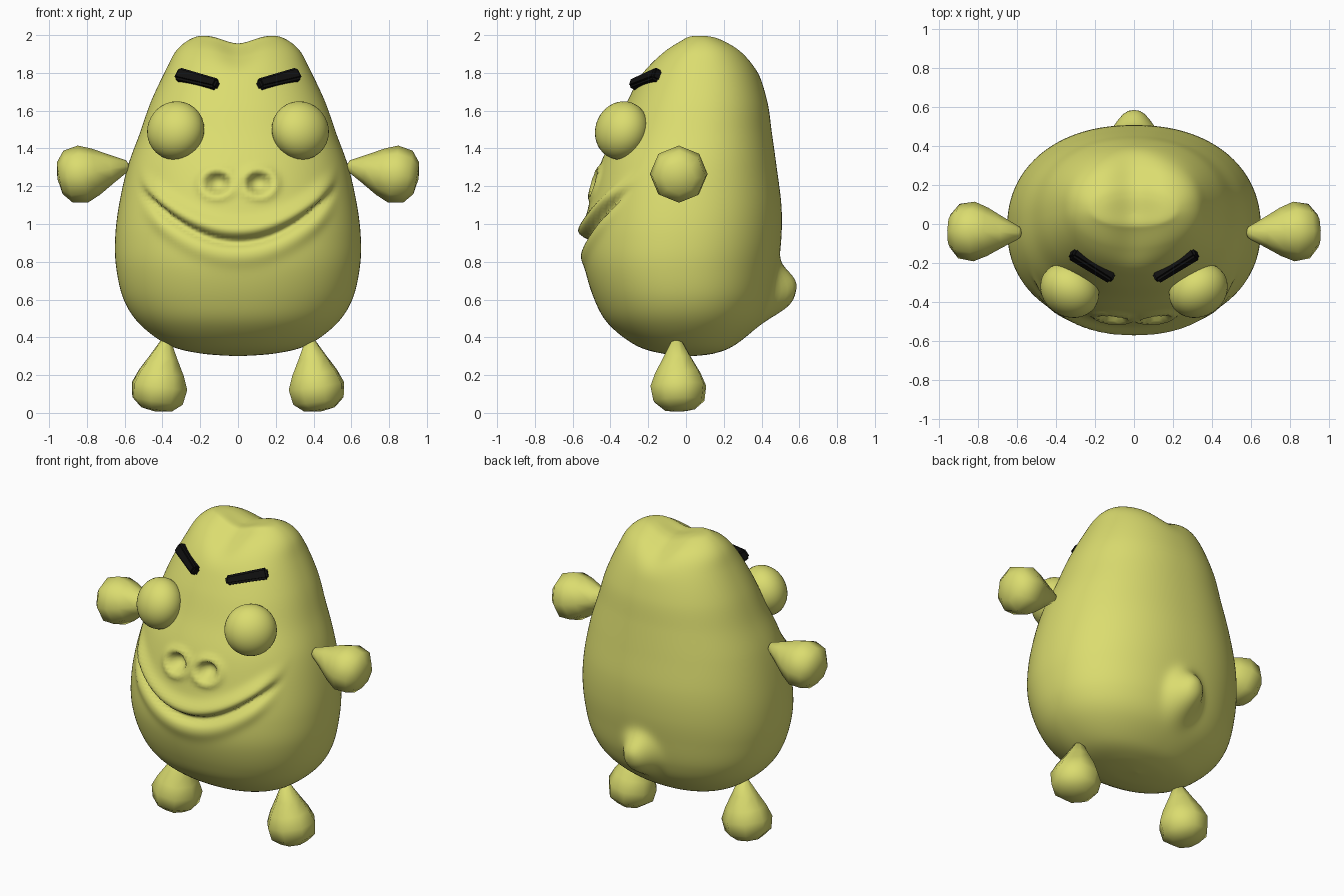
import bpy, bmesh, math
from mathutils import Vector, Matrix

if "Cube" in bpy.data.objects:
    bpy.data.objects.remove(bpy.data.objects["Cube"])


def material(name, colour):
    m = bpy.data.materials.new(name)
    m.use_nodes = True
    m.diffuse_color = (*colour, 1)
    m.node_tree.nodes["Principled BSDF"].inputs["Base Color"].default_value = (*colour, 1)
    return m


skin = material("olive_yellow_skin", (0.71, 0.72, 0.16))
black = material("black", (0.005, 0.005, 0.005))


def finish(name, bm, mat, matrix=None):
    """Turn a bmesh into a smooth shaded object."""
    bmesh.ops.remove_doubles(bm, verts=bm.verts, dist=0.0005)
    bmesh.ops.recalc_face_normals(bm, faces=bm.faces)
    for f in bm.faces:
        f.smooth = True
    mesh = bpy.data.meshes.new(name)
    bm.to_mesh(mesh)
    bm.free()
    mesh.materials.append(mat)
    ob = bpy.data.objects.new(name, mesh)
    bpy.context.collection.objects.link(ob)
    if matrix:
        ob.matrix_world = matrix
    return ob


def loft(rings):
    """Skin a list of closed rings of points."""
    bm = bmesh.new()
    rows = [[bm.verts.new(p) for p in ring] for ring in rings]
    n = len(rows[0])
    for a, b in zip(rows, rows[1:]):
        for i in range(n):
            j = (i + 1) % n
            bm.faces.new((a[i], a[j], b[j], b[i]))
    return bm


def bell(t, width):
    return math.exp(-(t / width) ** 2)


def ramp(t, lo, hi):
    t = min(max((t - lo) / (hi - lo), 0), 1)
    return t * t * (3 - 2 * t)


def catmull(rows, steps):
    """Smooth the rows of a profile."""
    pts = [Vector(r) for r in rows]
    pts = [pts[0]] + pts + [pts[-1]]
    out = []
    for a, b, c, d in zip(pts, pts[1:], pts[2:], pts[3:]):
        for k in range(steps):
            t = k / steps
            out.append(b + (c - a) * (t / 2)
                       + (2 * a - 5 * b + 4 * c - d) * (t * t / 2)
                       + (3 * b - a - 3 * c + d) * (t ** 3 / 2))
    return out + [pts[-1]]


# Body sections: height, half width, front y, back y
SECTIONS = [
    (0.30, 0, 0.03, 0.03), (0.315, 0.2, -0.13, 0.15),
    (0.36, 0.37, -0.27, 0.26), (0.47, 0.52, -0.41, 0.385),
    (0.6, 0.605, -0.485, 0.45), (0.77, 0.645, -0.535, 0.485),
    (0.93, 0.65, -0.54, 0.505), (1.1, 0.63, -0.515, 0.505),
    (1.3, 0.585, -0.46, 0.48), (1.48, 0.52, -0.38, 0.455),
    (1.65, 0.46, -0.31, 0.43), (1.82, 0.38, -0.22, 0.375),
    (1.92, 0.325, -0.13, 0.305), (1.98, 0.25, -0.04, 0.21),
    (2.0, 0.17, 0.0, 0.14), (2.0, 0, 0.06, 0.06),
]


def face_relief(x, z):
    """Outward offset on the front: mouth crease, lips and nostrils."""
    ax = abs(x)
    d = z - (0.905 + 1.03 * x * x)
    lips = 0.035 * bell(d - 0.065, 0.05) - 0.045 * bell(d, 0.025) + 0.015 * bell(d + 0.08, 0.05)
    lips *= 1 - ramp(ax, 0.4, 0.54)
    r = math.hypot((ax - 0.11) / 0.07, (z - 1.215) / 0.06)
    pit = -0.06 * math.exp(-r ** 3 * 1.5)
    rim = 0.022 * bell(r - 1.15, 0.4)
    return lips + pit + rim


def body_ring(section, n=180):
    z, w, front, back = section
    w, cy = max(w, 0), (front + back) / 2
    hy = max((back - front) / 2, 0)
    ring = []
    for i in range(n):
        a = math.tau * i / n
        c, s = math.cos(a), math.sin(a)
        x = w * math.copysign(abs(c) ** 0.91, c)
        y = cy + hy * math.copysign(abs(s) ** 0.91, s)
        p = Vector((x, y, z))
        if s < 0:
            out = Vector((c / max(w, 0.05), s / max(hy, 0.05), 0)).normalized()
            p += out * face_relief(x, z) * ramp(-s, 0, 0.3)
        else:
            # Stub tail pushed out of the back
            r = math.hypot(x / 0.105, (z - 0.635) / 0.13)
            p.y += 0.12 * math.exp(-r ** 3)
        # Cleft between the two lobes of the head
        p.z -= 0.045 * bell(x, 0.11) * ramp(z, 1.75, 1.97)
        ring.append(p)
    return ring


finish("body", loft([body_ring(s) for s in catmull(SECTIONS, 10)]), skin)

# Teardrop limb: distance from tip, radius
DROP = [(0, 0), (0.012, 0.03), (0.1, 0.078), (0.18, 0.124), (0.25, 0.153),
        (0.33, 0.14), (0.375, 0.085), (0.388, 0)]


def teardrop(name, tip, end):
    tip, axis = Vector(tip), Vector(end) - Vector(tip)
    rings = [[(r * math.cos(math.tau * i / 8), r * math.sin(math.tau * i / 8), t)
              for i in range(8)] for t, r in DROP]
    rot = axis.to_track_quat('Z', 'Y').to_matrix().to_4x4()
    finish(name, loft(rings), skin, Matrix.Translation(tip) @ rot)


def frame(centre, along, normal):
    """Matrix with x along the part and z out of the surface."""
    x = Vector(along).normalized()
    y = Vector(normal).cross(x).normalized()
    m = Matrix((x, y, x.cross(y))).transposed().to_4x4()
    return Matrix.Translation(centre) @ m


for side, s in (("left", 1), ("right", -1)):
    teardrop(side + "_arm", (s * 0.575, -0.045, 1.31), (s * 0.955, -0.035, 1.24))
    teardrop(side + "_leg", (s * 0.38, -0.05, 0.39), (s * 0.435, -0.035, 0))

    # Bulging eye, slightly flattened along its gaze
    bm = bmesh.new()
    bmesh.ops.create_uvsphere(bm, u_segments=32, v_segments=20, radius=0.157)
    bmesh.ops.scale(bm, vec=(1, 1, 0.85), verts=bm.verts)
    finish(side + "_eye", bm, skin,
           frame((s * 0.33, -0.34, 1.495), (0.8, s * 0.5, 0), (s * 0.5, -0.8, 0.3)))

    # Slanted brow, bent back a little at the inner end
    bm = bmesh.new()
    bmesh.ops.create_cube(bm, size=1)
    bmesh.ops.scale(bm, vec=(0.255, 0.07, 0.055), verts=bm.verts)
    for v in bm.verts:
        if v.co.x * s < 0:
            v.co.y *= 0.8
    bmesh.ops.bevel(bm, geom=bm.edges[:], offset=0.012, segments=2, affect='EDGES')
    brow = finish(side + "_brow", bm, black,
                  frame((s * 0.215, -0.215, 1.765), (0.21, s * 0.13, s * 0.055),
                        (s * 0.4, -0.75, 0.45)))
    bpy.context.view_layer.objects.active = brow
    brow.select_set(True)
    bpy.ops.object.shade_smooth_by_angle(angle=math.radians(35))
    brow.select_set(False)
